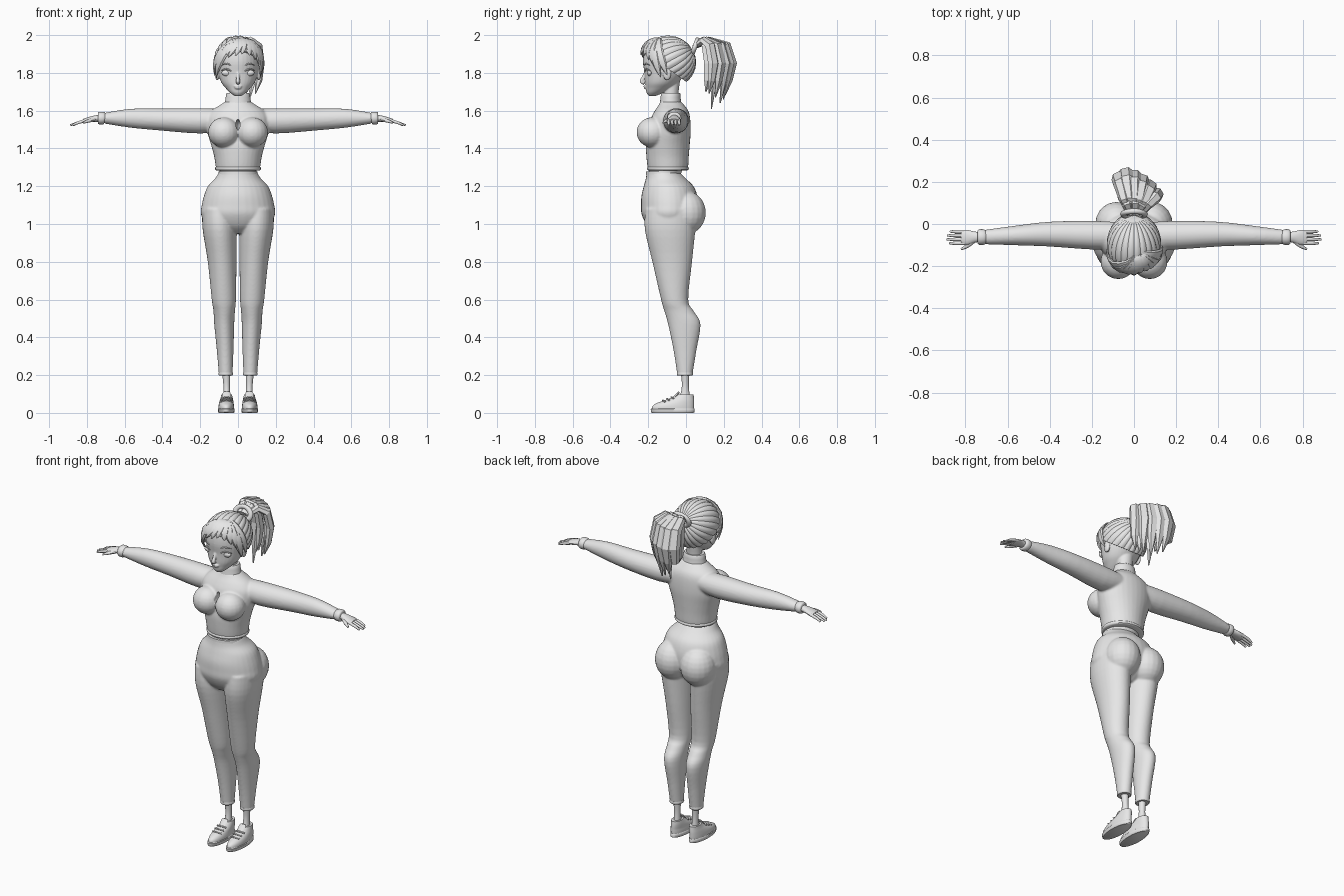
import bpy, bmesh
from math import sin, cos, pi, radians
from mathutils import Vector

cube = bpy.data.objects.get("Cube")
if cube:
    bpy.data.objects.remove(cube)

clay = bpy.data.materials.new("plain_grey")
clay.use_nodes = True
GREY = (0.8, 0.8, 0.8, 1)
clay.diffuse_color = GREY
clay.node_tree.nodes["Principled BSDF"].inputs["Base Color"].default_value = GREY


def spline(rows, k):
    """Catmull-Rom rows in between the given rows."""
    out = []
    for i in range(len(rows) - 1):
        a, b, c, d = (rows[max(0, min(len(rows) - 1, i + o))] for o in (-1, 0, 1, 2))
        for t in (j / k for j in range(k)):
            out.append([q + t * (r - p + t * (2 * p - 5 * q + 4 * r - s + t * (3 * (q - r) + s - p))) / 2
                        for p, q, r, s in zip(a, b, c, d)])
    return out + [list(rows[-1])]


def circle(n):
    return [(cos(2 * pi * i / n), sin(2 * pi * i / n)) for i in range(n)]


def stack(rows, k=4, n=32):
    """Level rings: z, centre x, half width, front y, back y."""
    return [[Vector((cx + rx * c, (yf + yb) / 2 + (yb - yf) / 2 * s, z)) for c, s in circle(n)]
            for z, cx, rx, yf, yb in spline(rows, k)]


def body(rows, **kw):
    return stack([(z, 0, rx, yf, yb) for z, rx, yf, yb in rows], **kw)


def tube(rows, k=3, n=16, up=lambda p: Vector((0, 0, 1))):
    """Rings along a path: x, y, z, half width, half thickness."""
    rows = spline(rows, k)
    pts = [Vector(r[:3]) for r in rows]
    rings = []
    for i, r in enumerate(rows):
        t = (pts[min(i + 1, len(pts) - 1)] - pts[max(i - 1, 0)]).normalized()
        side = t.cross(up(pts[i])).normalized()
        nor = side.cross(t)
        rings.append([pts[i] + side * r[3] * c + nor * r[4] * s for c, s in circle(n)])
    return rings


def ball(c, r, n=20):
    return [[Vector((c[0] + r[0] * sin(a) * u, c[1] + r[1] * sin(a) * v, c[2] + r[2] * cos(a)))
             for u, v in circle(n)] for a in (pi * (i + 0.2) / 12.4 for i in range(13))]


def flip(rings):
    return [[Vector((-p.x, p.y, p.z)) for p in ring] for ring in rings]


def both(*sets):
    return [r for s in sets for r in (s, flip(s))]


def finish(name, bm, angle=40):
    bmesh.ops.recalc_face_normals(bm, faces=bm.faces)
    me = bpy.data.meshes.new(name)
    bm.to_mesh(me)
    bm.free()
    me.materials.append(clay)
    ob = bpy.data.objects.new(name, me)
    bpy.context.collection.objects.link(ob)
    bpy.ops.object.select_all(action="DESELECT")
    ob.select_set(True)
    bpy.context.view_layer.objects.active = ob
    if angle:
        bpy.ops.object.shade_smooth_by_angle(angle=radians(angle))
    return ob


def build(name, sets, angle=40, voxel=0, relax=6):
    bm = bmesh.new()
    for rings in sets:
        vs = [[bm.verts.new(p) for p in ring] for ring in rings]
        for a, b in zip(vs, vs[1:]):
            for i in range(len(a)):
                j = (i + 1) % len(a)
                bm.faces.new((a[i], a[j], b[j], b[i]))
        bm.faces.new(vs[0])
        bm.faces.new(vs[-1])
    ob = finish(name, bm, angle)
    if voxel:
        m = ob.modifiers.new("blend", "REMESH")
        m.mode, m.voxel_size, m.use_smooth_shade = "VOXEL", voxel, True
        m = ob.modifiers.new("relax", "SMOOTH")
        m.iterations = relax
    return ob


def pair(name, sets, **kw):
    build("left_" + name, sets, **kw)
    build("right_" + name, [flip(s) for s in sets], **kw)


# Trousers: hips, seat and both legs blended together
hips = body([(.95, .06, -.16, -.02), (.99, .16, -.205, .03), (1.05, .196, -.235, .06), (1.1, .192, -.238, .066),
             (1.15, .18, -.236, .06), (1.2, .16, -.224, .04), (1.24, .122, -.213, 0), (1.275, .101, -.208, -.034)])
leg = stack([(1.08, .1, .09, -.215, .06), (.97, .097, .09, -.218, .05), (.8, .084, .076, -.178, .032),
             (.6, .075, .064, -.132, .012), (.54, .073, .057, -.115, .04), (.47, .073, .053, -.095, .077),
             (.33, .068, .044, -.066, .055), (.2, .065, .036, -.046, .034)])
build("trousers", [hips] + both(leg, ball((.084, .0, 1.06), (.1, .105, .115))), voxel=.006)
build("waistband", [body([(1.262, .104, -.212, -.03), (1.278, .102, -.211, -.031)], k=1)])
build("midriff", [body([(1.23, .09, -.2, -.04), (1.31, .104, -.193, -.01)], k=1)])

# Sweater: torso, bust and sleeves blended, with a small keyhole opening
torso = body([(1.285, .115, -.2, .008), (1.31, .119, -.205, .012), (1.36, .127, -.21, .015), (1.42, .143, -.212, .02),
              (1.49, .163, -.2, .025), (1.56, .165, -.185, .022), (1.6, .14, -.165, .012), (1.63, .095, -.145, -.01),
              (1.65, .065, -.135, -.028)])
sleeve = tube([(.08, -.055, 1.55, .064, .058), (.2, -.053, 1.546, .068, .067), (.4, -.048, 1.553, .059, .059),
               (.57, -.055, 1.56, .046, .05), (.71, -.062, 1.56, .034, .028)], n=24)
sweater = build("sweater", [torso] + both(sleeve, ball((.075, -.178, 1.485), (.084, .084, .08))), voxel=.006)
cutter = build("keyhole_cutter", [ball((0, -.2, 1.527), (.011, .06, .028))])
cutter.hide_render = True
cutter.hide_set(True)
hole = sweater.modifiers.new("keyhole", "BOOLEAN")
hole.operation, hole.object, hole.solver = "DIFFERENCE", cutter, "EXACT"
build("sweater_hem", [body([(1.283, .112, -.197, .005), (1.288, .12, -.206, .014), (1.298, .121, -.207, .014),
                            (1.305, .115, -.2, .008)], k=2)])
build("collar", [body([(1.625, .074, -.142, -.02), (1.65, .068, -.137, -.027), (1.69, .062, -.132, -.03),
                       (1.694, .056, -.126, -.036)], k=2)])
pair("cuff", [tube([(.705, -.062, 1.559, .033, .029), (.715, -.062, 1.56, .037, .034),
                    (.735, -.062, 1.56, .037, .033), (.742, -.062, 1.56, .03, .027)], k=2)])

# Hands: palm, four fingers and thumb
hand = [tube([(.72, -.062, 1.56, .022, .02), (.755, -.062, 1.558, .026, .017), (.79, -.064, 1.552, .036, .014),
              (.818, -.064, 1.545, .034, .011)])]
for i, reach in enumerate((.872, .886, .888, .876)):
    y = -.036 - .0185 * i
    hand.append(tube([(.8, y, 1.549, .008, .009), (.845, y, 1.537, .0085, .008),
                      (reach, y, 1.523, .005, .005)], n=10))
hand.append(tube([(.76, -.078, 1.553, .012, .01), (.79, -.103, 1.546, .01, .009), (.82, -.12, 1.536, .005, .005)], n=10))
pair("hand", hand)

# Feet: ankles, shoes, soles and laces
pair("ankle", [stack([(.23, .063, .024, -.03, .02), (.14, .06, .017, -.022, .015), (.06, .06, .022, -.04, .025)])])
pair("trouser_cuff", [stack([(.197, .065, .034, -.044, .032), (.203, .065, .039, -.049, .037),
                             (.215, .065, .037, -.048, .036)], k=2)])
pair("sole", [stack([(0, .062, .04, -.18, .04), (.004, .062, .043, -.185, .045), (.02, .062, .044, -.187, .046),
                     (.024, .062, .041, -.183, .043)], k=1)])
pair("shoe", [stack([(.015, .062, .041, -.182, .042), (.035, .062, .041, -.178, .043), (.05, .062, .039, -.158, .043),
                     (.065, .061, .036, -.118, .043), (.08, .06, .032, -.078, .042), (.097, .06, .028, -.048, .04)])])
pair("laces", [tube([(.032, y + .012, z - .006, .006, .004), (.061, y, z + .002, .006, .004),
                     (.09, y + .012, z - .006, .006, .004)], n=8)
               for y, z in ((-.122, .064), (-.1, .073), (-.078, .082))])
pair("tongue", [tube([(.06, -.07, .075, .02, .006), (.06, -.045, .1, .022, .006), (.06, -.036, .112, .016, .004)], n=10)])

# Head: skull, jaw, neck, nose, lips and ears blended
skull = body([(1.678, .018, -.197, -.16), (1.695, .042, -.209, -.12), (1.72, .066, -.213, -.075), (1.75, .089, -.217, -.04),
              (1.8, .106, -.22, 0), (1.86, .115, -.228, .025), (1.92, .106, -.22, .02), (1.96, .075, -.19, -.02),
              (1.985, .03, -.14, -.07)])
neck = body([(1.62, .046, -.125, -.04), (1.69, .043, -.12, -.04), (1.77, .045, -.12, -.03)])
nose = tube([(0, -.214, 1.805, .008, .007), (0, -.226, 1.775, .009, .009), (0, -.236, 1.754, .012, .01),
             (0, -.222, 1.744, .009, .007)], n=12, up=lambda p: Vector((0, -1, 0)))
ear = ball((.11, -.1, 1.795), (.012, .022, .034))
lips = [ball((0, -.213, 1.729), (.022, .012, .0055)), ball((0, -.212, 1.72), (.018, .012, .006))]
build("head", [skull, neck, nose] + lips + both(ear), voxel=.004, relax=3)
pair("eye", [ball((.058, -.193, 1.8), (.029, .014, .017))])


def face_strip(x, y, z, size):
    return tube([(x - .032, y, z - .005, .002, .002), (x, y + .003, z + .009, size, size),
                 (x + .03, y + .024, z, .002, .002)], n=8)


pair("eyelid", [face_strip(.06, -.213, 1.811, .005)])
pair("eyebrow", [face_strip(.06, -.217, 1.84, .004)])

# Hair cap: ridged shell gathered towards the tie, trimmed at the hairline
CENTRE, SIZE = Vector((0, -.095, 1.858)), Vector((.126, .146, .136))
pole, across = Vector((0, .87, .5)), Vector((1, 0, 0))
over = pole.cross(across)
bm = bmesh.new()
rows = []
for i in range(1, 20):
    a = pi * i / 20
    ring = []
    for j, (c, s) in enumerate(circle(72)):
        d = pole * cos(a) + (across * c + over * s) * sin(a)
        swell = 1 + sin(a) * (.05 * abs(sin(pi * j / 3)) - .015)
        ring.append(bm.verts.new(CENTRE + d * SIZE * swell))
    rows.append(ring)
for a, b in zip(rows, rows[1:]):
    for i in range(72):
        bm.faces.new((a[i], a[i - 1], b[i - 1], b[i]))
bm.faces.new(rows[0])
bm.faces.new(rows[-1])
cut = bmesh.ops.bisect_plane(bm, geom=bm.verts[:] + bm.edges[:] + bm.faces[:], plane_co=(0, -.1, 1.825),
                             plane_no=(0, .58, .81), clear_inner=True)
bmesh.ops.holes_fill(bm, edges=[e for e in cut["geom_cut"] if isinstance(e, bmesh.types.BMEdge)])
finish("hair_cap", bm, 35)


# Fringe and side locks: tapered strands laid over the cap
def on_head(az, el, r):
    az, el = radians(az), radians(el)
    flat = cos(el if el > 0 else el / 2)
    return CENTRE + Vector((sin(az) * flat, -cos(az) * flat, sin(el))) * SIZE * r


def lock(start, tip, width):
    path = []
    for t, w, r in ((0, .3, 1), (.25, .8, 1.04), (.55, 1, 1.06), (.8, .75, 1.05), (1, .06, 1.02)):
        p = on_head(start[0] + (tip[0] - start[0]) * t, start[1] + (tip[1] - start[1]) * t ** 1.3, r)
        path.append((*p, width * w, .011 * w))
    return tube(path, k=2, n=8, up=lambda p: p - CENTRE)


tips = [(-86, -32), (-70, -38), (-56, -8), (-40, 4), (-24, 10), (-6, 14), (10, 18)]
fringe = [lock((26 - 4 * i, 66), tip, .025) for i, tip in enumerate(reversed(tips))]
fringe += [lock((30 + 5 * i, 64), tip, .025) for i, tip in enumerate([(30, 14), (46, 4), (62, -12), (74, -36), (88, -30)])]
build("fringe", fringe, angle=35)

# Ponytail: faceted strands falling from a tied band
tail = []
for x, y, tip, w in ((-.075, .225, 1.74, .034), (-.04, .245, 1.68, .036), (0, .235, 1.66, .036), (.04, .215, 1.64, .034),
                     (.08, .185, 1.67, .034), (.115, .145, 1.69, .03), (.01, .16, 1.61, .036), (-.05, .15, 1.72, .034),
                     (.06, .125, 1.7, .034)):
    tail.append(tube([(x * .25, .045, 1.94, .016, .014), (x * .6, .05 + y * .3, 1.972, w * .8, .02),
                      (x * .9, y * .88, 1.945, w, .024), (x, y, 1.85, w * 1.05, .024),
                      (x * .95, y * .93, 1.76, w * .75, .018), (x * .8, y * .84, tip, .003, .003)],
                     k=1, n=6, up=lambda p: p - Vector((0, .08, 1.85))))
build("ponytail", tail, angle=0)
bpy.ops.mesh.primitive_torus_add(location=(0, .047, 1.938), rotation=(radians(70), 0, 0), major_segments=24,
                                 minor_segments=10, major_radius=.04, minor_radius=.013)
band = bpy.context.object
band.name = "hair_tie"
band.scale.x = 1.25
band.data.materials.append(clay)
bpy.ops.object.shade_smooth_by_angle(angle=radians(40))
